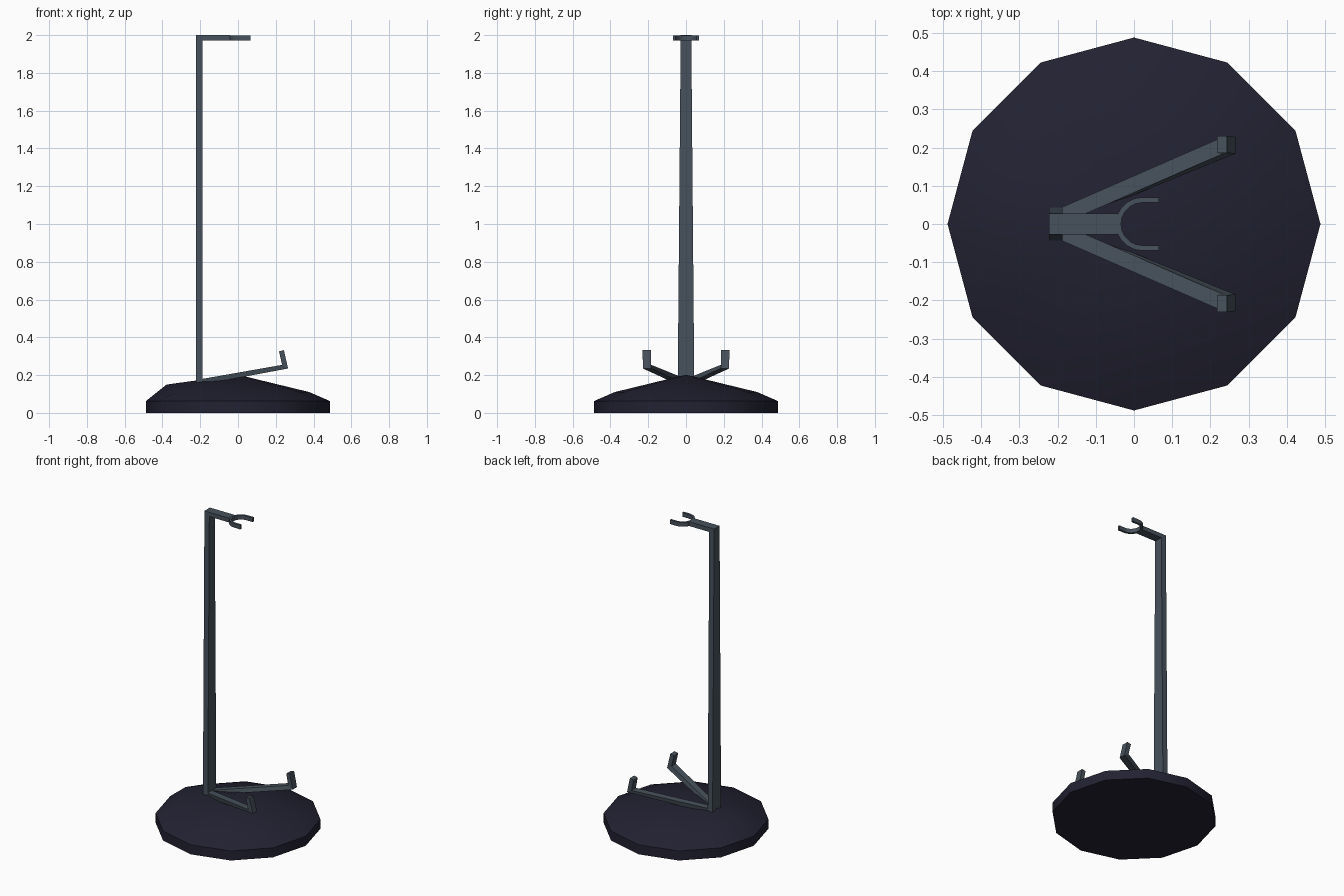
import bpy, bmesh, math
from mathutils import Vector

if "Cube" in bpy.data.objects:
    bpy.data.objects.remove(bpy.data.objects["Cube"])


def material(name, rgb):
    m = bpy.data.materials.new(name)
    m.diffuse_color = (*rgb, 1)
    m.use_nodes = True
    m.node_tree.nodes["Principled BSDF"].inputs["Base Color"].default_value = m.diffuse_color
    return m


NAVY = material("dark navy", (0.0160, 0.0155, 0.032))
STEEL = material("grey steel", (0.063, 0.083, 0.106))


def loft(name, rings, mat, closed_tip=None):
    """Skin a list of equal-length point rings, capping both ends."""
    bm = bmesh.new()
    vs = [[bm.verts.new(p) for p in r] for r in rings]
    n = len(rings[0])
    for a, b in zip(vs, vs[1:]):
        for i in range(n):
            j = (i + 1) % n
            bm.faces.new((a[i], a[j], b[j], b[i]))
    bm.faces.new(vs[0])
    if closed_tip:
        tip = bm.verts.new(closed_tip)
        for i in range(n):
            bm.faces.new((vs[-1][i], vs[-1][(i + 1) % n], tip))
    else:
        bm.faces.new(vs[-1])
    bmesh.ops.recalc_face_normals(bm, faces=bm.faces)
    me = bpy.data.meshes.new(name)
    bm.to_mesh(me)
    bm.free()
    me.materials.append(mat)
    ob = bpy.data.objects.new(name, me)
    bpy.context.collection.objects.link(ob)
    return ob


# Twelve-sided base, raised at the back where the pole stands
def ring(r, z, lift=0.0):
    return [(r * math.cos(k * math.pi / 6), r * math.sin(k * math.pi / 6),
             z + (lift if k == 6 else 0)) for k in range(12)]


base = loft("base", [ring(0.488, 0), ring(0.488, 0.062), ring(0.378, 0.11, 0.04)],
            NAVY, (0, 0, 0.202))
bpy.context.view_layer.objects.active = base
base.select_set(True)
bpy.ops.object.shade_smooth_by_angle(angle=math.radians(40))
base.select_set(False)


# Tapered upright pole
def pole_ring(z, w):
    return [(-0.222, -w, z), (-0.187, -w, z), (-0.187, w, z), (-0.222, w, z)]


loft("pole", [pole_ring(0.13, 0.044), pole_ring(2.0, 0.028)], STEEL)

# Top arm reaching forward to the fork
loft("top_arm", [[(x, -0.028, 1.972), (x, 0.028, 1.972), (x, 0.028, 2.0), (x, -0.028, 2.0)]
                 for x in (-0.19, -0.043)], STEEL)

# Open C-shaped fork: straight tips joined by a half circle
cx, r_in, r_out = 0.022, 0.056, 0.070
path = [(0.066, Vector((0, 1)))]
path += [(cx, Vector((math.cos(a), math.sin(a))))
         for a in (math.pi / 2 + k * math.pi / 10 for k in range(11))]
path += [(0.066, Vector((0, -1)))]
loft("fork", [[(x + d.x * r, d.y * r, z) for r, z in
               ((r_in, 1.972), (r_out, 1.972), (r_out, 1.999), (r_in, 1.999))]
              for x, d in path], STEEL)

# Two support arms with upturned ends: (upper x, z), (lower x, z), y centre
stations = [((-0.20, 0.178), (-0.20, 0.148), 0.017),
            ((0.233, 0.254), (0.265, 0.235), 0.206),
            ((0.217, 0.326), (0.243, 0.332), 0.208)]
for side, label in ((1, "left"), (-1, "right")):
    rings = []
    for (ux, uz), (lx, lz), y in stations:
        y0, y1 = side * (y - 0.022), side * (y + 0.022)
        rings.append([(ux, y0, uz), (ux, y1, uz), (lx, y1, lz), (lx, y0, lz)])
    loft(label + "_support_arm", rings, STEEL)
